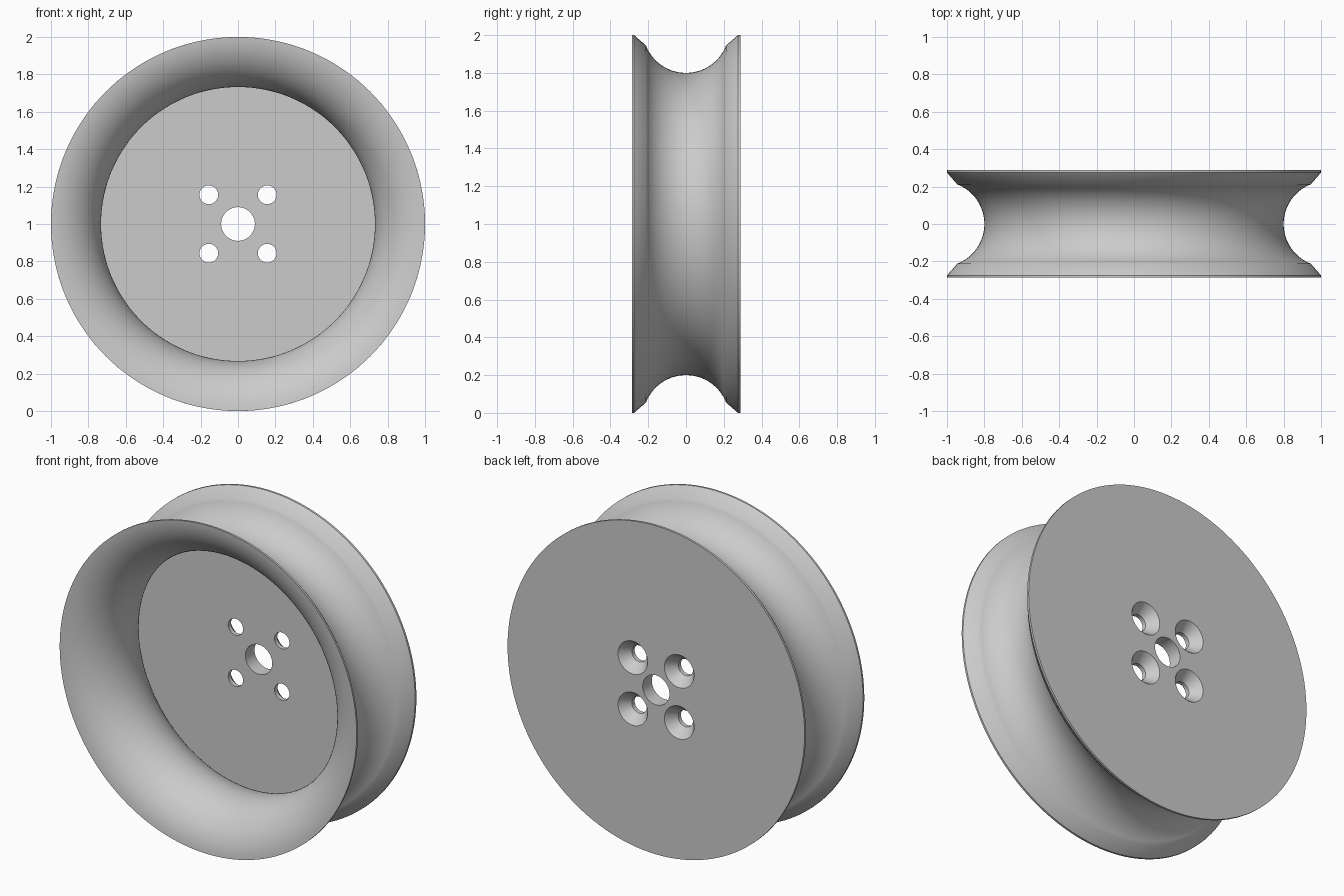
import bpy, bmesh
from math import sin, cos, asin, pi, radians
from mathutils import Vector

if "Cube" in bpy.data.objects:
    bpy.data.objects.remove(bpy.data.objects["Cube"])

HALF = 0.288       # half width of the wheel
LIP = 0.275        # inner side of the rim lips
DISC = 0.2         # front face of the recessed disc
AXLE_R, BOLT_R, SINK_R, BOLT_POS = 0.09, 0.05, 0.1, 0.156

grey = bpy.data.materials.new("plain grey")
grey.use_nodes = True
colour = (0.6, 0.6, 0.6, 1)
grey.diffuse_color = colour
grey.node_tree.nodes["Principled BSDF"].inputs["Base Color"].default_value = colour


def arc(centre_r, radius, y_from, y_to, steps):
    """Points (r, y) on a circle, bulging towards the axis."""
    a, b = asin(y_from / radius), asin(y_to / radius)
    angles = [a + (b - a) * i / steps for i in range(steps + 1)]
    return [(centre_r - radius * cos(t), radius * sin(t)) for t in angles]


def lathe(name, profile, steps, centre=(0, 0, 0), closed=True):
    """Turn an (r, y) profile around the y axis."""
    bm = bmesh.new()
    verts = [bm.verts.new((r, y, 0)) for r, y in profile]
    edges = [bm.edges.new(p) for p in zip(verts, verts[1:])]
    if closed:
        edges.append(bm.edges.new((verts[-1], verts[0])))
    bmesh.ops.spin(bm, geom=verts + edges, axis=(0, 1, 0), cent=(0, 0, 0),
                   angle=2 * pi, steps=steps, use_duplicate=False)
    bmesh.ops.remove_doubles(bm, verts=bm.verts, dist=0.0001)
    bmesh.ops.recalc_face_normals(bm, faces=bm.faces)
    bmesh.ops.translate(bm, verts=bm.verts, vec=Vector(centre))
    mesh = bpy.data.meshes.new(name)
    bm.to_mesh(mesh)
    bm.free()
    mesh.materials.append(grey)
    obj = bpy.data.objects.new(name, mesh)
    bpy.context.collection.objects.link(obj)
    return obj


# Wheel: flat back, grooved tread, flared front hollow, recessed disc
profile = [(AXLE_R, HALF), (1, HALF), (1, LIP)]
profile += arc(1.0275, 0.2275, 0.212, -0.212, 28)
profile += [(1, -LIP)]
profile += arc(1.02, 0.2877, -0.287, DISC, 32)
profile += [(AXLE_R, DISC)]
wheel = lathe("wheel", profile, 144, (0, 0, 1))

# Four countersunk bolt holes
bpy.context.view_layer.objects.active = wheel
wheel.select_set(True)
sink_depth, over = 0.062, 0.02
slope = (SINK_R - BOLT_R) / sink_depth
bolt_profile = [(0, DISC - over), (BOLT_R, DISC - over), (BOLT_R, HALF - sink_depth),
                (SINK_R + over * slope, HALF + over), (0, HALF + over)]
for sx in (-1, 1):
    for sz in (-1, 1):
        cutter = lathe("bolt_hole_cutter", bolt_profile, 40,
                       (sx * BOLT_POS, 0, 1 + sz * BOLT_POS), closed=False)
        cutter.hide_render = True
        cut = wheel.modifiers.new("bolt_hole", "BOOLEAN")
        cut.operation = "DIFFERENCE"
        cut.solver = "EXACT"
        cut.object = cutter
        bpy.ops.object.modifier_apply(modifier=cut.name)
        bpy.data.objects.remove(cutter)

bpy.ops.object.shade_smooth_by_angle(angle=radians(30))
